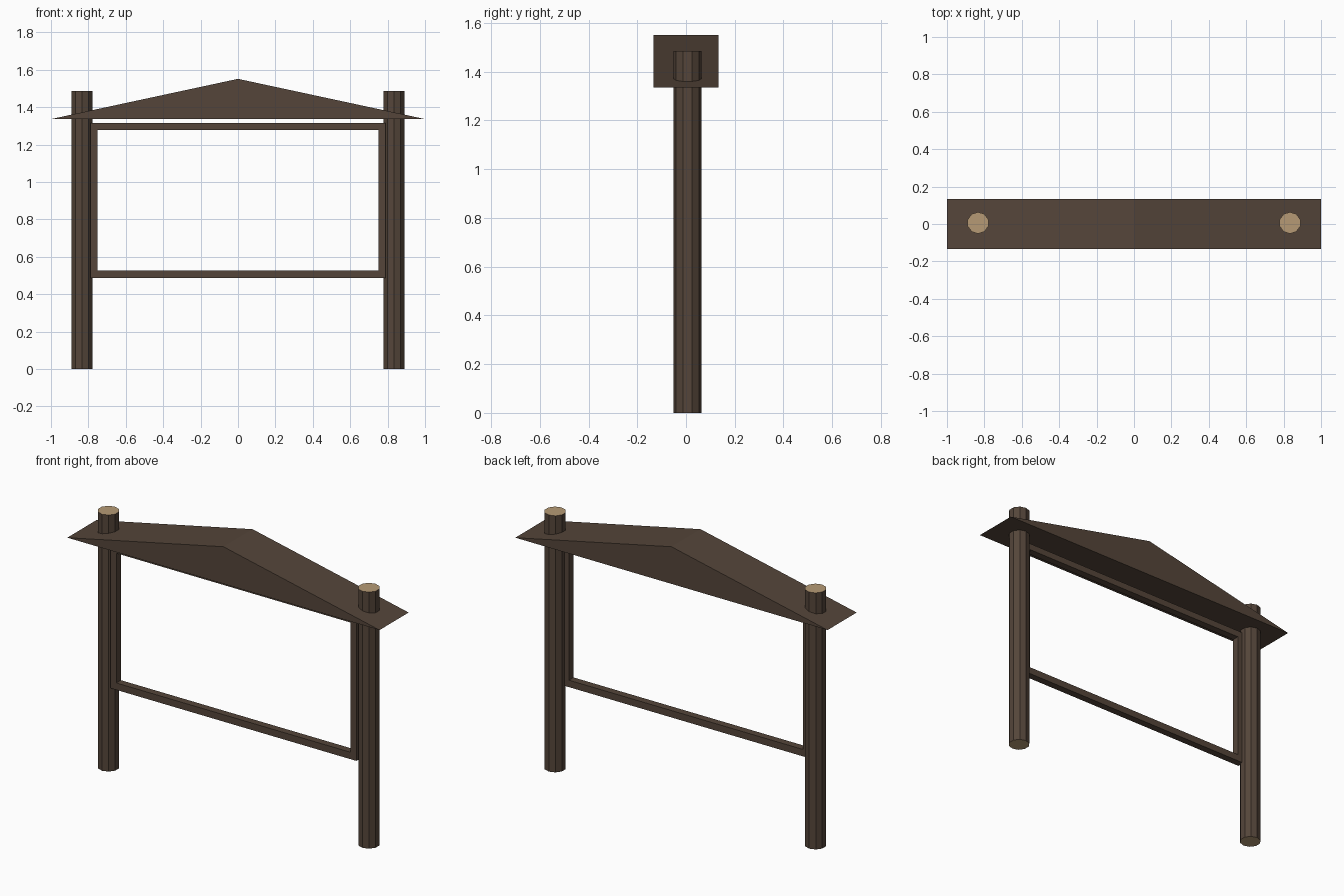
import bpy, bmesh, math

if "Cube" in bpy.data.objects:
    bpy.data.objects.remove(bpy.data.objects["Cube"])


def material(name, rgb):
    m = bpy.data.materials.new(name)
    m.diffuse_color = (*rgb, 1)
    m.use_nodes = True
    m.node_tree.nodes["Principled BSDF"].inputs["Base Color"].default_value = m.diffuse_color
    return m


BROWN = material("dark brown wood", (0.090, 0.060, 0.042))
TAN = material("cut wood end", (0.468, 0.323, 0.178))


def add_object(name, bm, mats):
    bmesh.ops.recalc_face_normals(bm, faces=bm.faces)
    me = bpy.data.meshes.new(name)
    bm.to_mesh(me)
    bm.free()
    for m in mats:
        me.materials.append(m)
    ob = bpy.data.objects.new(name, me)
    bpy.context.collection.objects.link(ob)
    return ob


def box(name, x0, x1, y0, y1, z0, z1):
    bm = bmesh.new()
    bmesh.ops.create_cube(bm, size=1)
    for v in bm.verts:
        v.co.x = x1 if v.co.x > 0 else x0
        v.co.y = y1 if v.co.y > 0 else y0
        v.co.z = z1 if v.co.z > 0 else z0
    return add_object(name, bm, [BROWN])


def post(name, x):
    bm = bmesh.new()
    h = 1.485
    bmesh.ops.create_cone(bm, cap_ends=True, segments=10,
                          radius1=0.058, radius2=0.058, depth=h)
    bm.normal_update()
    for f in bm.faces:  # pale sawn ends
        f.material_index = 1 if abs(f.normal.z) > 0.5 else 0
    bmesh.ops.translate(bm, verts=bm.verts, vec=(x, 0.006, h / 2))
    return add_object(name, bm, [BROWN, TAN])


# Round posts and upright frame bars on both sides
for side, s in (("left", -1), ("right", 1)):
    post(side + "_post", s * 0.834)
    xa, xb = sorted((s * 0.75, s * 0.788))
    box(side + "_frame_bar", xa, xb, -0.042, 0.0, 0.527, 1.278)

# Horizontal frame bars
box("bottom_frame_bar", -0.788, 0.788, -0.042, 0.0, 0.487, 0.527)
box("top_frame_bar", -0.788, 0.788, -0.042, 0.0, 1.278, 1.316)

# Gabled roof: triangular profile extruded front to back
bm = bmesh.new()
profile = [(-1, 1.336), (1, 1.336), (0, 1.551)]
face = bm.faces.new([bm.verts.new((x, -0.133, z)) for x, z in profile])
ext = bmesh.ops.extrude_face_region(bm, geom=[face], use_keep_orig=True)
bmesh.ops.translate(bm, vec=(0, 0.266, 0),
                    verts=[g for g in ext["geom"] if isinstance(g, bmesh.types.BMVert)])
add_object("roof", bm, [BROWN])
